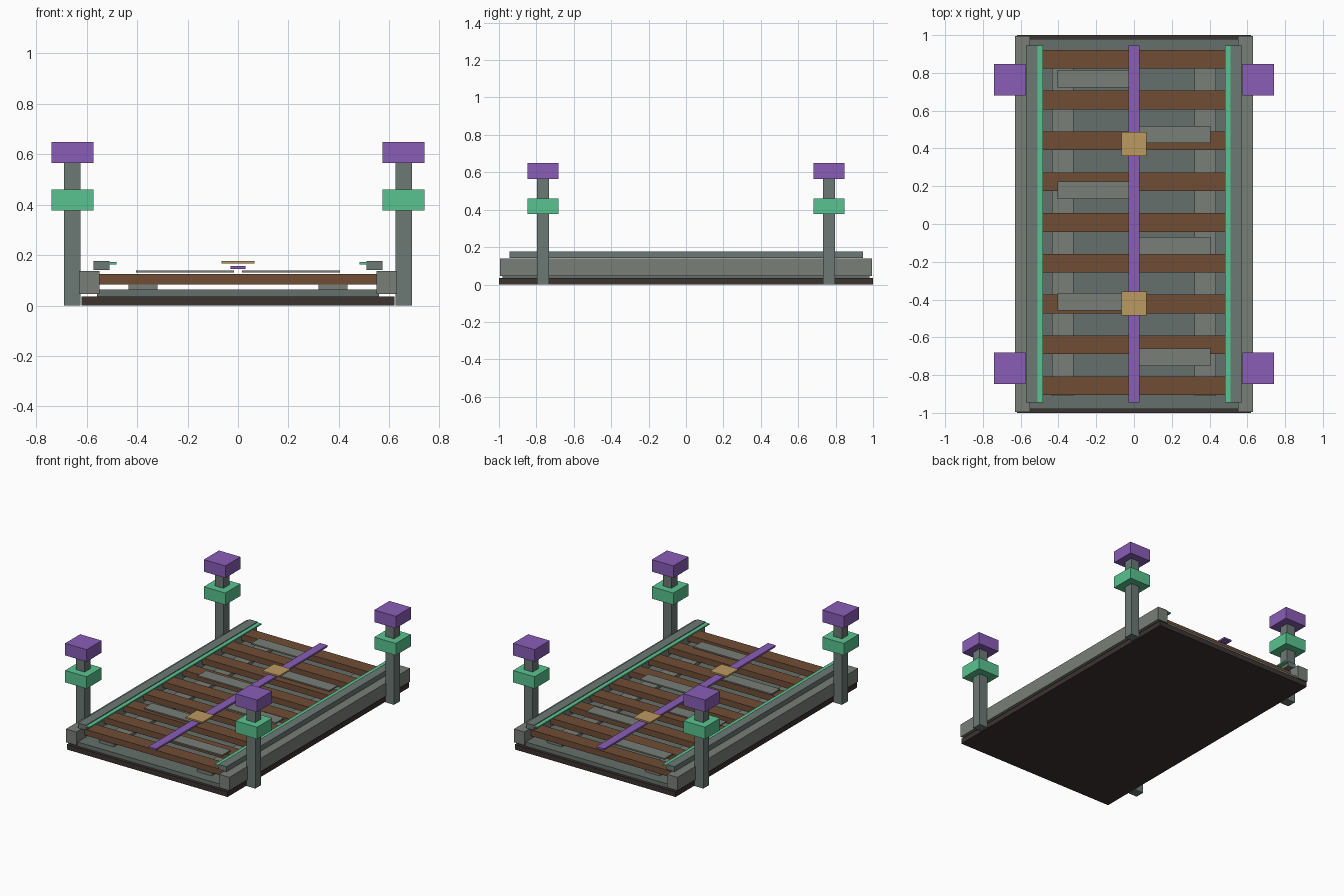
import bpy

if "Cube" in bpy.data.objects:
    bpy.data.objects.remove(bpy.data.objects["Cube"])


def material(name, rgb):
    m = bpy.data.materials.new(name)
    m.diffuse_color = (*rgb, 1)
    m.use_nodes = True
    m.node_tree.nodes["Principled BSDF"].inputs["Base Color"].default_value = m.diffuse_color
    return m


DARK = material("dark_earth", (0.045, 0.033, 0.03))
SLATE = material("slate", (0.13, 0.16, 0.145))
STONE = material("stone", (0.19, 0.21, 0.185))
STEEL = material("steel", (0.15, 0.19, 0.175))
WOOD = material("wood", (0.16, 0.075, 0.035))
GREEN = material("green", (0.1, 0.55, 0.28))
PURPLE = material("purple", (0.25, 0.11, 0.47))
TAN = material("tan", (0.5, 0.32, 0.12))


def box(name, x, y, z, mat):
    """Box from (min, max) ranges on each axis."""
    bpy.ops.mesh.primitive_cube_add(
        size=1, location=[(a + b) / 2 for a, b in (x, y, z)])
    o = bpy.context.object
    o.name = name
    o.scale = [b - a for a, b in (x, y, z)]
    bpy.ops.object.transform_apply(location=False, rotation=False, scale=True)
    o.data.materials.append(mat)
    return o


def span(c, size):
    return (c - size / 2, c + size / 2)


# Layered base
box("base_slab", (-0.62, 0.62), (-1, 1), (0, 0.035), DARK)
box("bed_plate", (-0.56, 0.56), (-0.98, 0.98), (0.035, 0.063), SLATE)

# Parts repeated on both sides
for s, side in ((-1, "left"), (1, "right")):
    def sx(a, b):
        return tuple(sorted((s * a, s * b)))
    box(f"{side}_curb", sx(0.55, 0.63), (-0.995, 0.995), (0.045, 0.138), STONE)
    box(f"{side}_stringer", sx(0.32, 0.435), (-0.91, 0.91), (0.063, 0.083), STONE)
    box(f"{side}_rail", sx(0.51, 0.573), (-0.945, 0.945), (0.142, 0.177), STEEL)
    box(f"{side}_light_strip", sx(0.482, 0.51), (-0.945, 0.945), (0.163, 0.172), GREEN)
    # Corner posts with collar and cap
    for y, end in ((-0.764, "front"), (0.764, "back")):
        n = f"{end}_{side}"
        box(f"{n}_post", sx(0.625, 0.691), span(y, 0.065), (0, 0.567), STEEL)
        box(f"{n}_collar", sx(0.574, 0.74), span(y, 0.166), (0.377, 0.46), GREEN)
        box(f"{n}_cap", sx(0.574, 0.74), span(y, 0.166), (0.565, 0.649), PURPLE)

# Cross ties
for i in range(9):
    box(f"tie_{i}", (-0.55, 0.55), span(-0.856 + 0.216 * i, 0.099), (0.083, 0.125), WOOD)

# Thin staggered floor plates
for i in range(6):
    x = (0.015, 0.405) if i % 2 == 0 else (-0.405, -0.015)
    box(f"floor_plate_{i}", x, span(-0.706 + 0.295 * i, 0.092), (0.131, 0.14), STONE)

# Centre strip and markers
box("centre_strip", (-0.03, 0.03), (-0.945, 0.945), (0.145, 0.157), PURPLE)
for y, end in ((-0.42, "front"), (0.424, "back")):
    box(f"{end}_marker", (-0.065, 0.065), span(y, 0.127), (0.166, 0.177), TAN)
